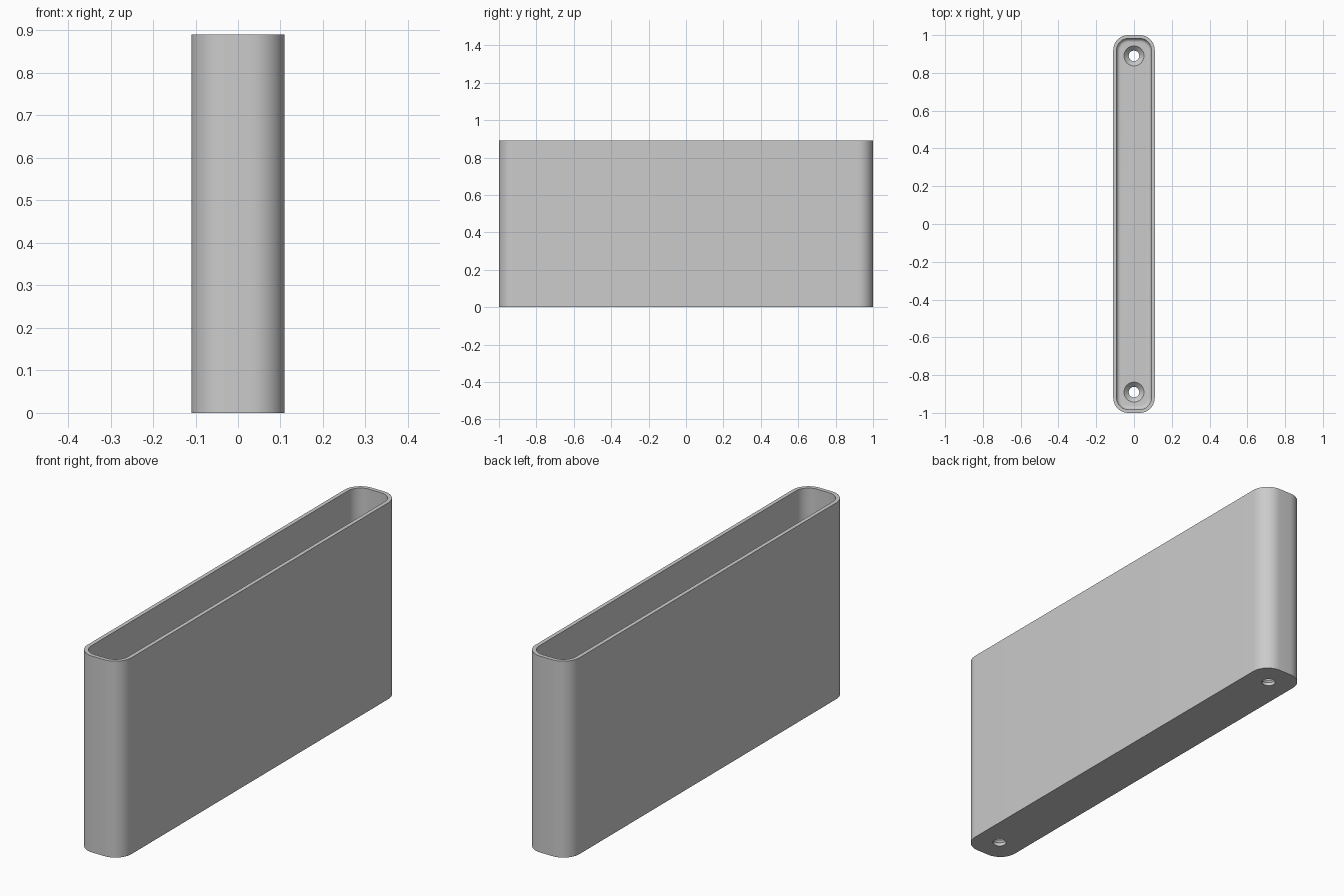
import bpy, bmesh, math

if "Cube" in bpy.data.objects:
    bpy.data.objects.remove(bpy.data.objects["Cube"])

HX, HY, H = 0.11, 1.0, 0.89      # half width, half length, height
R, WALL, FLOOR, FILLET = 0.08, 0.018, 0.04, 0.02
HOLE_Y, HOLE_R, SINK_R = 0.89, 0.028, 0.053

grey = bpy.data.materials.new("light grey")
grey.use_nodes = True
grey.diffuse_color = (0.6, 0.6, 0.6, 1)
grey.node_tree.nodes["Principled BSDF"].inputs["Base Color"].default_value = (0.6, 0.6, 0.6, 1)


def make_object(name, bm):
    bmesh.ops.recalc_face_normals(bm, faces=bm.faces)
    mesh = bpy.data.meshes.new(name)
    bm.to_mesh(mesh)
    bm.free()
    mesh.materials.append(grey)
    obj = bpy.data.objects.new(name, mesh)
    bpy.context.collection.objects.link(obj)
    return obj


def loft(bm, rings):
    """Bridge closed rings of points and cap both ends."""
    rows = [[bm.verts.new(p) for p in ring] for ring in rings]
    n = len(rows[0])
    for a, b in zip(rows, rows[1:]):
        for i in range(n):
            j = (i + 1) % n
            bm.faces.new((a[i], a[j], b[j], b[i]))
    bm.faces.new(rows[0])
    bm.faces.new(rows[-1])


def rounded_ring(inset, z, steps=12):
    r = R - inset
    pts = []
    for k, (sx, sy) in enumerate(((1, 1), (-1, 1), (-1, -1), (1, -1))):
        for s in range(steps + 1):
            a = (k + s / steps) * math.pi / 2
            pts.append((sx * (HX - R) + r * math.cos(a), sy * (HY - R) + r * math.sin(a), z))
    return pts


def circle(r, y, z, n=40):
    return [(r * math.cos(i * math.tau / n), y + r * math.sin(i * math.tau / n), z) for i in range(n)]


# Hollow shell with a filleted inside floor
rings = [rounded_ring(0, 0), rounded_ring(0, H), rounded_ring(WALL, H)]
for s in range(7):
    a = s / 6 * math.pi / 2
    rings.append(rounded_ring(WALL + FILLET * (1 - math.cos(a)), FLOOR + FILLET * (1 - math.sin(a))))
bm = bmesh.new()
loft(bm, rings)
holder = make_object("open_holder", bm)

# Countersunk screw holes at both ends
bm = bmesh.new()
for y in (-HOLE_Y, HOLE_Y):
    loft(bm, [circle(HOLE_R, y, -0.02), circle(HOLE_R, y, FLOOR - SINK_R + HOLE_R),
              circle(SINK_R, y, FLOOR), circle(SINK_R, y, FLOOR + 0.03)])
cutter = make_object("screw_hole_cutter", bm)
cutter.hide_render = True

bpy.context.view_layer.objects.active = holder
holder.select_set(True)
mod = holder.modifiers.new("screw holes", "BOOLEAN")
mod.object = cutter
mod.operation = "DIFFERENCE"
mod.solver = "EXACT"
bpy.ops.object.modifier_apply(modifier=mod.name)
bpy.data.objects.remove(cutter)
bpy.ops.object.shade_smooth_by_angle(angle=math.radians(30))
